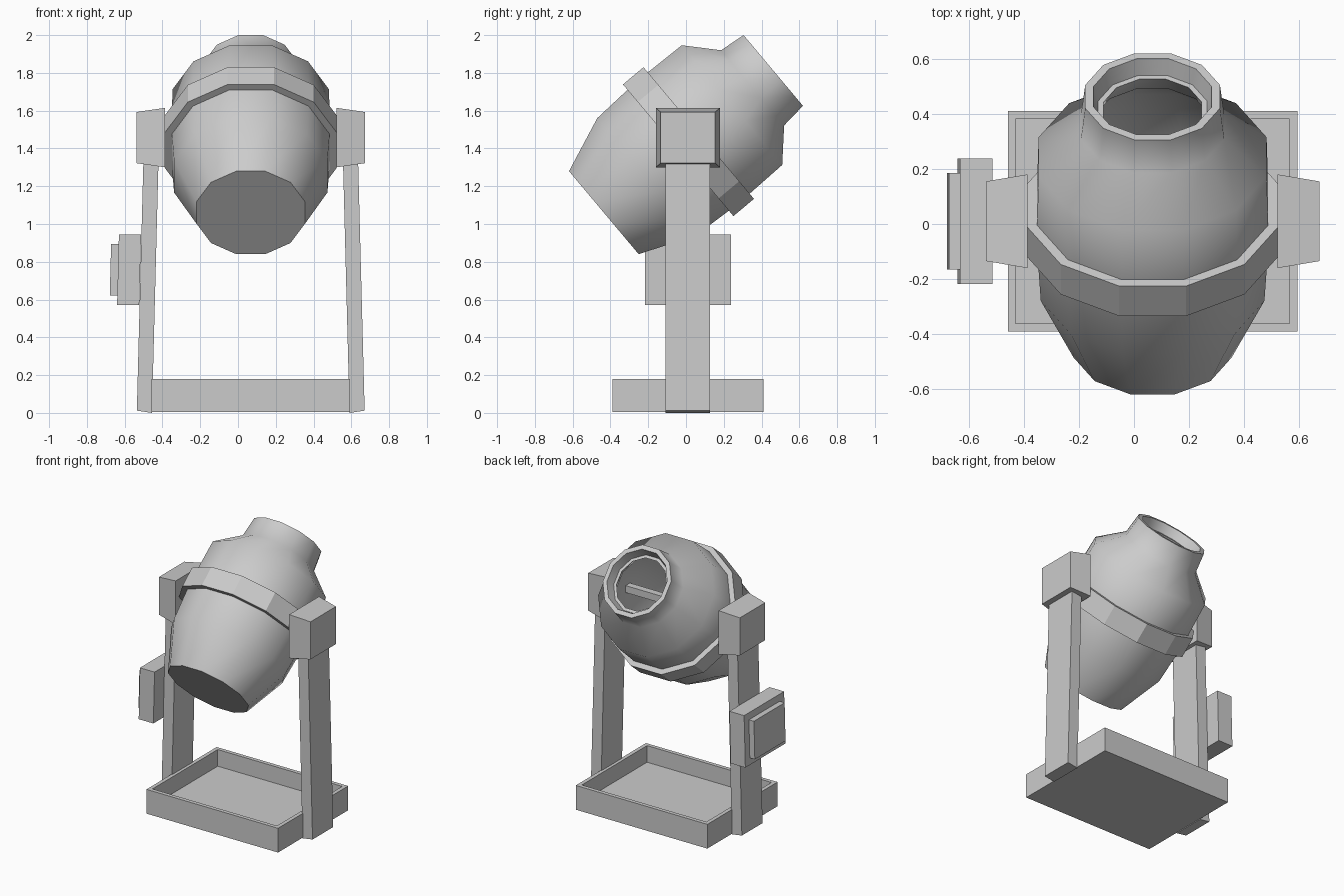
import bpy, bmesh, math
from mathutils import Matrix, Vector

cube = bpy.data.objects.get("Cube")
if cube:
    bpy.data.objects.remove(cube, do_unlink=True)

grey = bpy.data.materials.new("plain grey")
grey.use_nodes = True
COLOR = (0.6, 0.6, 0.6, 1)
grey.diffuse_color = COLOR
grey.node_tree.nodes["Principled BSDF"].inputs["Base Color"].default_value = COLOR

CX, CY = 0.0675, 0.01          # centre of the frame
SIDES = 12


def finish(name, bm):
    bmesh.ops.remove_doubles(bm, verts=bm.verts, dist=1e-5)
    bmesh.ops.recalc_face_normals(bm, faces=bm.faces)
    mesh = bpy.data.meshes.new(name)
    bm.to_mesh(mesh)
    bm.free()
    mesh.materials.append(grey)
    obj = bpy.data.objects.new(name, mesh)
    bpy.context.collection.objects.link(obj)
    return obj


def box(name, lo, hi, shape=None):
    """Box between two corners; shape may move each vertex."""
    bm = bmesh.new()
    bmesh.ops.create_cube(bm, size=1)
    for v in bm.verts:
        v.co = Vector([l + (c + 0.5) * (h - l) for l, h, c in zip(lo, hi, v.co)])
        if shape:
            shape(v.co)
    return finish(name, bm)


def lathe(name, profile, closed=False):
    """Revolve (height, radius) points, then tilt onto the drum axis."""
    bm = bmesh.new()
    rings = []
    for t, r in profile:
        angles = [2 * math.pi * (i + 0.5) / SIDES for i in range(SIDES)]
        rings.append([bm.verts.new((r * math.cos(a), r * math.sin(a), t)) for a in angles])
    pairs = list(zip(rings, rings[1:]))
    if closed:
        pairs.append((rings[-1], rings[0]))
    for a, b in pairs:
        for i in range(SIDES):
            j = (i + 1) % SIDES
            bm.faces.new((a[i], a[j], b[j], b[i]))
    if not closed:
        bm.faces.new(rings[0])
        bm.faces.new(rings[-1])
    tilt = Matrix.Translation((CX, -0.435, 1.06)) @ Matrix.Rotation(math.radians(-50), 4, 'X')
    bm.transform(tilt)
    return finish(name, bm)


def smooth(obj, degrees):
    bpy.ops.object.select_all(action='DESELECT')
    obj.select_set(True)
    bpy.context.view_layer.objects.active = obj
    bpy.ops.object.shade_smooth_by_angle(angle=math.radians(degrees))


# Drum: outer shell, lipped mouth, then the hollow inside
drum = lathe("drum", [
    (0, 0.297), (0.295, 0.42), (0.58, 0.436), (0.886, 0.428), (1.028, 0.269), (1.171, 0.253),
    (1.171, 0.222), (1.105, 0.205), (1.105, 0.184), (1.03, 0.22),
    (0.87, 0.385), (0.58, 0.4), (0.3, 0.385), (0.04, 0.26)])
smooth(drum, 50)

# Band around the widest part of the drum
lathe("drum_band", [(0.514, 0.42), (0.514, 0.471), (0.656, 0.471), (0.656, 0.42)], closed=True)

# Mixing bar across the inside
box("mixing_bar", (CX - 0.41, -0.005, 1.47), (CX + 0.41, 0.045, 1.52))


# Posts lean inwards; hubs taper outwards
def lean(co):
    co.x += 0.026 * co.z


for side, word in ((-1, "right"), (1, "left")):
    def post_shape(co):
        outer = co.x > 0.56
        co.x -= 0.026 * co.z
        co.z += 0.012 if outer and co.z < 0.1 else 0
        co.x = CX + side * co.x

    def hub_shape(co):
        if co.x > 0.5:
            co.y = CY + (co.y - CY) * 0.85
            co.z = 1.457 + (co.z - 1.457) * 0.86
        co.x = CX + side * co.x

    box(word + "_post", (0.523, CY - 0.118, 0), (0.603, CY + 0.118, 1.4), post_shape)
    box(word + "_hub", (0.453, CY - 0.17, 1.3), (0.605, CY + 0.17, 1.615), hub_shape)

# Motor housing and its cover plate on the right post
box("motor_housing", (-0.655, CY - 0.228, 0.572), (-0.538, CY + 0.228, 0.945), lean)
box("motor_cover", (-0.695, CY - 0.175, 0.622), (-0.65, CY + 0.175, 0.895), lean)

# Tray base with a sunken floor
bm = bmesh.new()
bmesh.ops.create_cube(bm, size=1)
for v in bm.verts:
    v.co = Vector((CX + v.co.x * 1.05, CY + v.co.y * 0.8, 0.005 + (v.co.z + 0.5) * 0.175))
bm.normal_update()
top = max(bm.faces, key=lambda f: f.normal.z)
bmesh.ops.inset_region(bm, faces=[top], thickness=0.04)
sunk = bmesh.ops.extrude_face_region(bm, geom=[top])
bmesh.ops.translate(bm, vec=(0, 0, -0.12),
                    verts=[g for g in sunk["geom"] if isinstance(g, bmesh.types.BMVert)])
if top.is_valid:
    bmesh.ops.delete(bm, geom=[top], context='FACES_ONLY')
finish("tray_base", bm)
